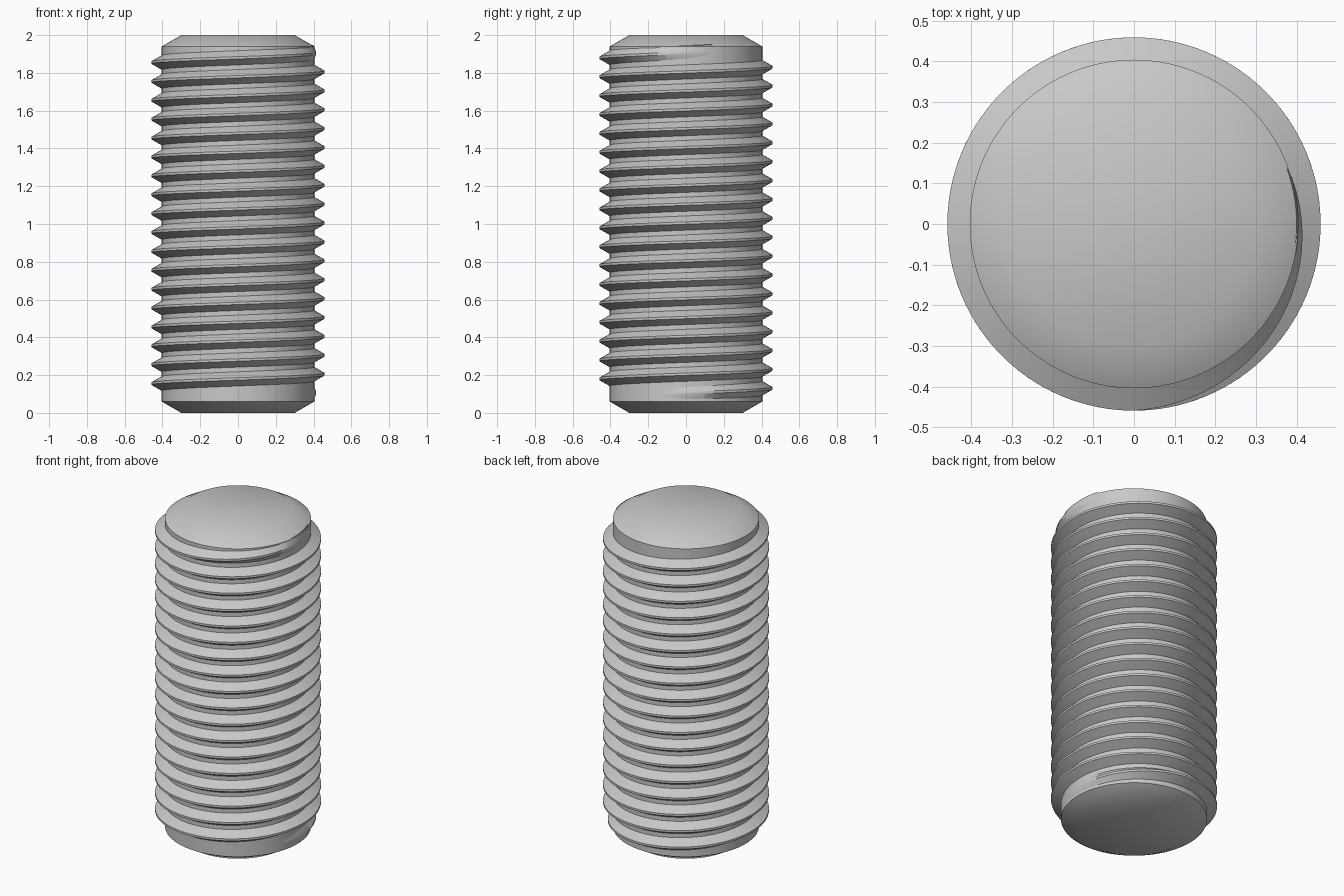
import bpy
import bmesh
from math import cos, sin, pi, radians

if "Cube" in bpy.data.objects:
    bpy.data.objects.remove(bpy.data.objects["Cube"], do_unlink=True)

# Overall dimensions
SEGMENTS = 120
LENGTH = 2.0
CORE_R, CREST_R, END_R = 0.404, 0.459, 0.30
CHAMFER = 0.06
PITCH = 0.1
START_Z = 0.105          # crest height where the helix crosses +x
FADE_START, FADE_END = -20, 18 * 360 + 20
FADE_SPAN = 110          # degrees over which each thread end runs out

steel = bpy.data.materials.new("grey steel")
steel.use_nodes = True
COLOUR = (0.58, 0.58, 0.58, 1)
steel.diffuse_color = COLOUR
steel.node_tree.nodes["Principled BSDF"].inputs["Base Color"].default_value = COLOUR


def finish(bm, name):
    """Turn a bmesh into a smooth shaded steel object."""
    bmesh.ops.recalc_face_normals(bm, faces=bm.faces)
    mesh = bpy.data.meshes.new(name)
    bm.to_mesh(mesh)
    bm.free()
    mesh.materials.append(steel)
    obj = bpy.data.objects.new(name, mesh)
    bpy.context.collection.objects.link(obj)
    bpy.ops.object.select_all(action="DESELECT")
    obj.select_set(True)
    bpy.context.view_layer.objects.active = obj
    bpy.ops.object.shade_smooth_by_angle(angle=radians(30))
    return obj


def bridge(bm, a, b, closed=True):
    """Join two equal rows of vertices with quads."""
    n = len(a)
    for i in range(n if closed else n - 1):
        j = (i + 1) % n
        bm.faces.new((a[i], a[j], b[j], b[i]))


# Core rod with chamfered ends
bm = bmesh.new()
profile = [(END_R, 0), (CORE_R, CHAMFER), (CORE_R, LENGTH - CHAMFER), (END_R, LENGTH)]
rings = []
for r, z in profile:
    angles = [2 * pi * i / SEGMENTS for i in range(SEGMENTS)]
    rings.append([bm.verts.new((r * cos(a), r * sin(a), z)) for a in angles])
for lower, upper in zip(rings, rings[1:]):
    bridge(bm, lower, upper)
bm.faces.new(rings[0])
bm.faces.new(rings[-1])
finish(bm, "core_rod")

# Right-hand helical thread, running out at both ends
bm = bmesh.new()
ROOT_R = CORE_R - 0.004
HALF_ROOT, HALF_CREST = 0.04, PITCH / 16
step = 360 / SEGMENTS
count = round((FADE_END - FADE_START) / step)
sections = []
for i in range(count + 1):
    deg = FADE_START + (FADE_END - FADE_START) * i / count
    fade = min(1, (deg - FADE_START) / FADE_SPAN, (FADE_END - deg) / FADE_SPAN)
    crest = CORE_R - 0.001 + (CREST_R - CORE_R + 0.001) * fade
    z = START_Z + PITCH * deg / 360
    a = radians(deg)
    section = [(ROOT_R, -HALF_ROOT), (crest, -HALF_CREST),
               (crest, HALF_CREST), (ROOT_R, HALF_ROOT)]
    sections.append([bm.verts.new((r * cos(a), r * sin(a), z + dz)) for r, dz in section])
for first, second in zip(sections, sections[1:]):
    bridge(bm, first, second)
bm.faces.new(sections[0])
bm.faces.new(sections[-1])
finish(bm, "helical_thread")
